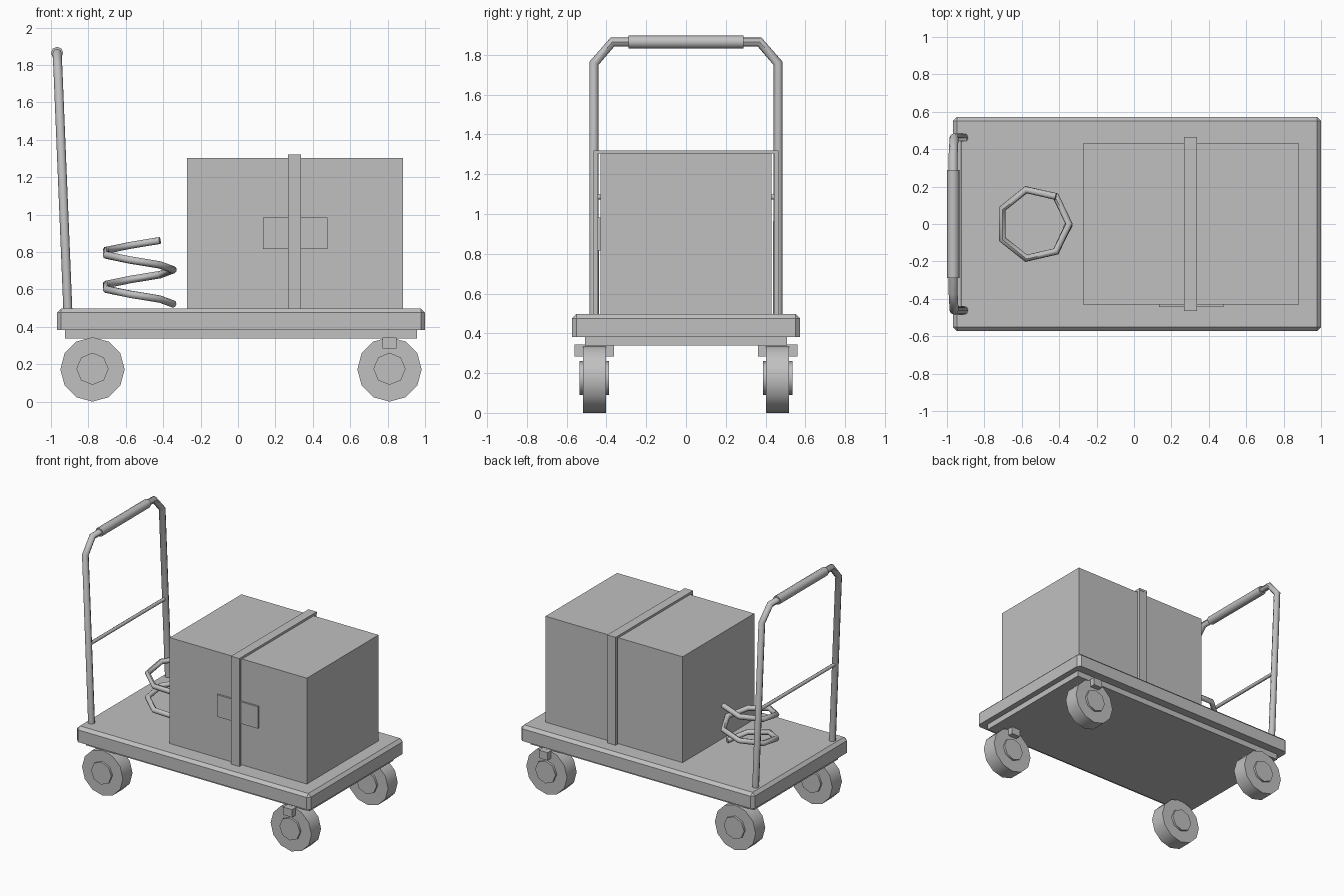
import bpy, bmesh, math
from mathutils import Vector

if "Cube" in bpy.data.objects:
    bpy.data.objects.remove(bpy.data.objects["Cube"])

grey = bpy.data.materials.new("light grey")
grey.diffuse_color = (0.53, 0.53, 0.53, 1)
grey.use_nodes = True
grey.node_tree.nodes["Principled BSDF"].inputs["Base Color"].default_value = grey.diffuse_color


def finish(ob, smooth=None):
    ob.data.materials.clear()
    ob.data.materials.append(grey)
    if smooth:
        bpy.ops.object.select_all(action='DESELECT')
        ob.select_set(True)
        bpy.context.view_layer.objects.active = ob
        bpy.ops.object.shade_smooth_by_angle(angle=math.radians(smooth))
    return ob


def box(name, x, y, z, chamfer=0):
    """Box from (min, max) ranges; chamfer cuts all edges except the bottom ones."""
    bm = bmesh.new()
    bmesh.ops.create_cube(bm, size=1)
    for v in bm.verts:
        v.co = [r[0] if c < 0 else r[1] for c, r in zip(v.co, (x, y, z))]
    if chamfer:
        edges = [e for e in bm.edges if max(v.co.z for v in e.verts) > z[0] + 1e-4]
        bmesh.ops.bevel(bm, geom=edges, offset=chamfer, segments=1, affect='EDGES')
    me = bpy.data.meshes.new(name)
    bm.to_mesh(me)
    bm.free()
    ob = bpy.data.objects.new(name, me)
    bpy.context.collection.objects.link(ob)
    return finish(ob)


def cylinder(name, loc, r, depth, sides):
    """Cylinder along y with a corner pointing straight down."""
    bpy.ops.mesh.primitive_cylinder_add(vertices=sides, radius=r, depth=depth,
                                        location=loc, rotation=(math.pi / 2, 0, 0))
    ob = bpy.context.object
    ob.name = name
    return finish(ob, 50)


def tube(name, pts, r):
    """Round tube through a list of points, turned into a mesh."""
    cu = bpy.data.curves.new(name, 'CURVE')
    cu.dimensions = '3D'
    cu.bevel_depth, cu.bevel_resolution, cu.use_fill_caps = r, 2, True
    sp = cu.splines.new('POLY')
    sp.points.add(len(pts) - 1)
    for p, co in zip(sp.points, pts):
        p.co = (*co, 1)
    ob = bpy.data.objects.new(name, cu)
    bpy.context.collection.objects.link(ob)
    bpy.ops.object.select_all(action='DESELECT')
    ob.select_set(True)
    bpy.context.view_layer.objects.active = ob
    bpy.ops.object.convert(target='MESH')
    return finish(bpy.context.object, 48)


# platform
box("deck", (-0.968, 1.0), (-0.573, 0.573), (0.382, 0.497), 0.022)
box("under_plate", (-0.925, 0.956), (-0.507, 0.507), (0.338, 0.382))

# wheels, hubs and the brackets on the two swivelling wheels
for xn, x in (("rear", -0.778), ("front", 0.81)):
    for yn, y in (("right", -0.461), ("left", 0.461)):
        cylinder(f"{xn}_{yn}_wheel", (x, y, 0.172), 0.172, 0.116, 12)
        cylinder(f"{xn}_{yn}_hub", (x, y, 0.175), 0.086, 0.148, 8)
        if x > 0:
            box(f"{yn}_bracket", (x - 0.037, x + 0.037), (y - 0.1, y + 0.1), (0.283, 0.343))

# push handle with grip and cross bar
half = [(-0.909, 0.462, 0.47), (-0.962, 0.462, 1.758), (-0.967, 0.37, 1.864)]
path = half + [(x, -y, z) for x, y, z in reversed(half)]
tube("handle_frame", path, 0.024)
cylinder("handle_grip", (-0.967, 0, 1.864), 0.033, 0.58, 8)
tube("handle_crossbar", [(-0.934, -0.462, 1.085), (-0.934, 0.462, 1.085)], 0.013)

# crate with a loose strap and a front label plate
box("crate", (-0.273, 0.882), (-0.431, 0.431), (0.497, 1.303))
sx = (0.267, 0.337)
box("strap_top", sx, (-0.466, 0.466), (1.303, 1.32))
for name, s in (("strap_front", -1), ("strap_back", 1)):
    box(name, sx, sorted((s * 0.443, s * 0.464)), (0.497, 1.303))
box("crate_label", (0.134, 0.479), (-0.445, -0.431), (0.816, 0.983))

# coiled rope: seven-sided helix winding clockwise
coil = []
for i in range(14):
    a = -i * math.tau / 7
    coil.append((-0.535 + 0.188 * math.cos(a), 0.188 * math.sin(a), 0.522 + 0.0261 * i))
tube("coiled_rope", coil, 0.02)
